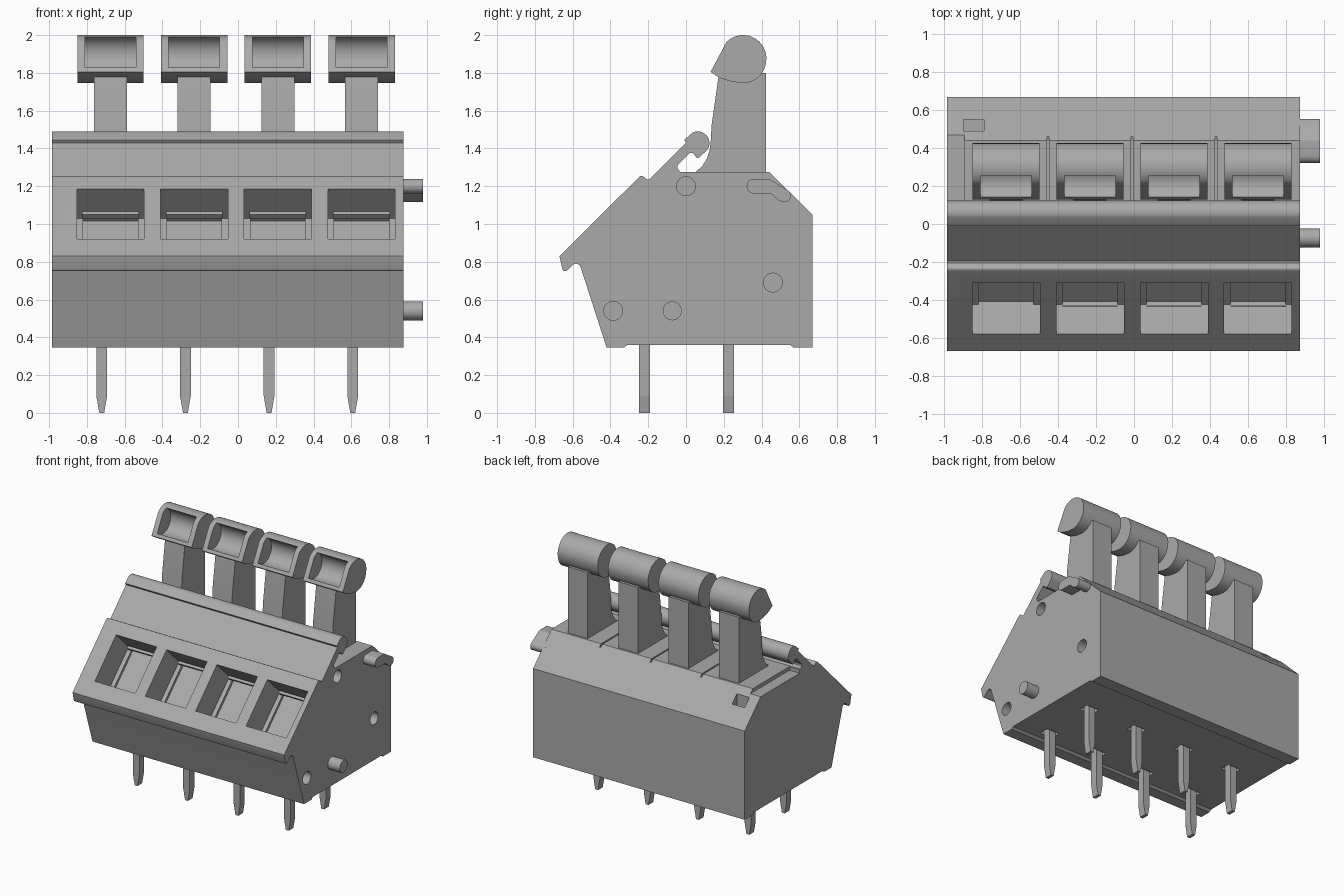
import bpy, bmesh, math

cube = bpy.data.objects.get("Cube")
if cube:
    bpy.data.objects.remove(cube, do_unlink=True)

grey = bpy.data.materials.new("plain grey")
grey.use_nodes = True
colour = (0.4, 0.4, 0.4, 1)
grey.diffuse_color = colour
grey.node_tree.nodes["Principled BSDF"].inputs["Base Color"].default_value = colour


def arc(y, z, r, start, end, steps=10):
    """Points of an arc in the side plane, angles in degrees."""
    angles = [math.radians(start + (end - start) * i / steps) for i in range(steps + 1)]
    return [(y + r * math.cos(a), z + r * math.sin(a)) for a in angles]


def circle(y, z, r):
    return arc(y, z, r, 0, 345, 23)


def extrude(name, profile, x0, x1):
    """Solid made from a side profile of (y, z) points drawn out along x."""
    bm = bmesh.new()
    ends = [[bm.verts.new((x, y, z)) for y, z in profile] for x in (x0, x1)]
    for ring in ends:
        bm.faces.new(ring)
    n = len(profile)
    for i in range(n):
        j = (i + 1) % n
        bm.faces.new((ends[0][i], ends[0][j], ends[1][j], ends[1][i]))
    bmesh.ops.recalc_face_normals(bm, faces=bm.faces)
    mesh = bpy.data.meshes.new(name)
    bm.to_mesh(mesh)
    bm.free()
    mesh.materials.append(grey)
    obj = bpy.data.objects.new(name, mesh)
    bpy.context.collection.objects.link(obj)
    return obj


def box(y0, y1, z0, z1):
    return [(y0, z0), (y1, z0), (y1, z1), (y0, z1)]


def activate(obj):
    bpy.ops.object.select_all(action='DESELECT')
    obj.select_set(True)
    bpy.context.view_layer.objects.active = obj


def cut(obj, profile, x0, x1):
    """Remove an extruded profile from a solid."""
    cutter = extrude("cutter", profile, x0, x1)
    cutter.hide_render = True
    mod = obj.modifiers.new("cut", 'BOOLEAN')
    mod.operation = 'DIFFERENCE'
    mod.solver = 'EXACT'
    mod.object = cutter
    activate(obj)
    bpy.ops.object.modifier_apply(modifier=mod.name)
    bpy.data.objects.remove(cutter, do_unlink=True)


def smooth(obj):
    activate(obj)
    bpy.ops.object.shade_smooth_by_angle(angle=math.radians(30))


LEFT, RIGHT = -0.985, 0.875
PITCH = 0.443
centres = [-0.675 + PITCH * i for i in range(4)]

# Housing with drip lip, sloped front, hooked ridge and chamfered back
profile = [(-0.67, 0.83), (-0.25, 1.247)]
profile += arc(-0.235, 1.24, 0.015, 135, 60, 4)
profile += [(-0.205, 1.235), (-0.195, 1.235), (0.0, 1.43), (-0.01, 1.445)]
profile += arc(0.062, 1.428, 0.062, 115, -35, 12)
profile += [(0.068, 1.35), (0.055, 1.352), (0.035, 1.377), (0.02, 1.375),
            (-0.045, 1.31), (-0.045, 1.295), (-0.03, 1.275),
            (0.44, 1.275), (0.67, 1.05), (0.67, 0.345), (0.57, 0.345),
            (0.55, 0.36), (-0.31, 0.36), (-0.33, 0.345), (-0.42, 0.345)]
profile += arc(-0.582, 0.765, 0.025, 10, 125, 6)
profile += arc(-0.64, 0.765, 0.015, -45, -165, 4)
housing = extrude("housing", profile, LEFT, RIGHT)

# Wire entry pockets, sunk square to the sloped front
for x in centres:
    cut(housing, [(-0.64, 0.98), (-0.37, 1.245), (-0.155, 1.03), (-0.425, 0.765)],
        x - 0.178, x + 0.178)
    cut(housing, [(-0.435, 0.775), (-0.165, 1.04), (-0.14, 1.015), (-0.41, 0.75)],
        x - 0.145, x + 0.145)

# Shallow step at the left end and grooves between the levers
cut(housing, box(-0.02, 0.6, 1.246, 1.285), LEFT - 0.02, -0.895)
for x in centres[:3]:
    cut(housing, box(0.0, 0.6, 1.255, 1.285), x + PITCH / 2 - 0.006, x + PITCH / 2 + 0.006)

# Latch window in the back chamfer, round sockets in the right end
cut(housing, box(0.49, 0.55, 1.08, 1.3), -0.9, -0.79)
for y, z in ((-0.385, 0.54), (0.0, 1.2), (0.46, 0.69)):
    cut(housing, circle(y, z, 0.05), RIGHT - 0.09, RIGHT + 0.05)

# Small recesses around the pins
for x in centres:
    for y in (-0.22, 0.225):
        cut(housing, box(y - 0.04, y + 0.04, 0.3, 0.385), x - 0.1, x + 0.01)
smooth(housing)

# Locating peg and latch hook on the right end
smooth(extrude("locating_peg", circle(-0.073, 0.54, 0.05), RIGHT - 0.02, 0.98))
hook = arc(0.36, 1.2, 0.039, 90, 270, 8)
hook += [(0.45, 1.161), (0.49, 1.125)]
hook += arc(0.52, 1.15, 0.035, -125, 45, 8)
hook += [(0.47, 1.22), (0.44, 1.239)]
smooth(extrude("latch_hook", hook, RIGHT - 0.02, 0.98))

for i, x in enumerate(centres, 1):
    # Clamp ledge across the pocket's upper wall
    extrude(f"clamp_ledge_{i}", [(-0.2, 1.065), (-0.215, 1.05), (-0.195, 1.03), (-0.16, 1.03)],
            x - 0.15, x + 0.15)

    # Lever stem with a flared foot
    stem = [(0.05, 1.26), (0.05, 1.275), (0.085, 1.305), (0.11, 1.345), (0.125, 1.39),
            (0.132, 1.45), (0.135, 1.52), (0.172, 1.78), (0.3, 1.8), (0.424, 1.8), (0.424, 1.26)]
    smooth(extrude(f"lever_stem_{i}", stem, x - 0.087, x + 0.087))

    # Lever head with a rounded finger recess
    head = [(0.13, 1.805)] + arc(0.302, 1.876, 0.124, 135, 0, 14)
    head += arc(0.302, 1.868, 0.122, -5, -90, 10) + [(0.24, 1.754), (0.175, 1.775)]
    lever = extrude(f"lever_head_{i}", head, x - 0.176, x + 0.176)
    cut(lever, circle(0.213, 1.9, 0.1), x - 0.135, x + 0.135)
    smooth(lever)

    # Two solder pins with tapered tips
    for row, y in (("front", -0.22), ("back", 0.225)):
        pin = extrude(f"{row}_pin_{i}", box(y - 0.029, y + 0.029, 0.09, 0.42),
                      x - 0.075, x - 0.018)
        bm = bmesh.new()
        bm.from_mesh(pin.data)
        bottom = min(bm.faces, key=lambda f: f.calc_center_median().z)
        tip = bmesh.ops.extrude_discrete_faces(bm, faces=[bottom])["faces"][0]
        middle = x - 0.0465
        for v in tip.verts:
            v.co.z = 0
            v.co.x = middle + (v.co.x - middle) * 0.45
        bm.to_mesh(pin.data)
        bm.free()
